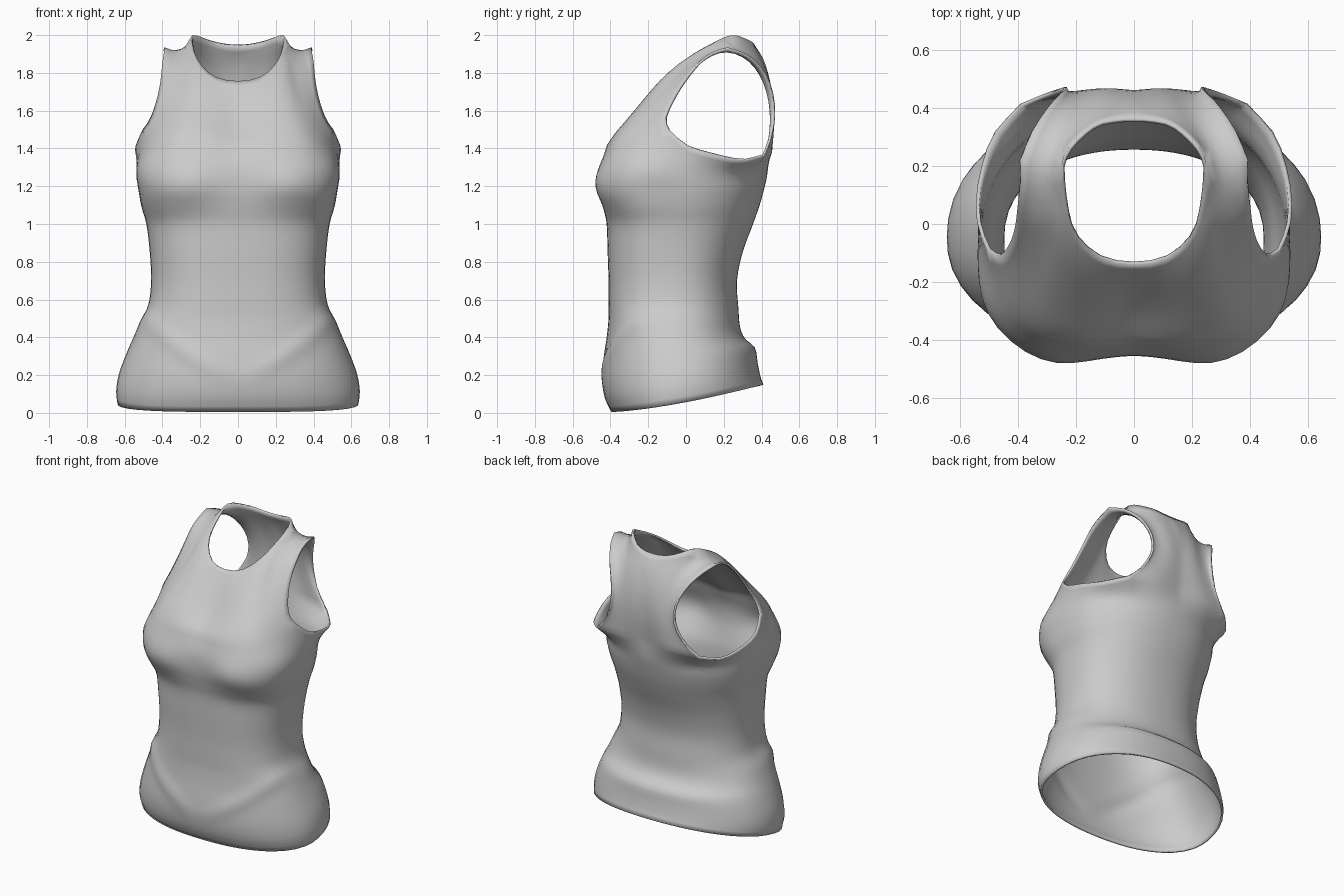
import bpy, bmesh, math
from mathutils import Vector as V

if "Cube" in bpy.data.objects:
    bpy.data.objects.remove(bpy.data.objects["Cube"])


def spline(pts, n):
    """Smooth curve through pts, resampled to n even steps."""
    p = [V(q) for q in pts]
    p = [2 * p[0] - p[1]] + p + [2 * p[-1] - p[-2]]
    dense = []
    for i in range(1, len(p) - 2):
        a, b, c, d = p[i - 1:i + 3]
        for k in range(16):
            t = k / 16
            dense.append(0.5 * (2 * b + (c - a) * t + (2 * a - 5 * b + 4 * c - d) * t * t
                                + (3 * b - a - 3 * c + d) * t ** 3))
    dense.append(p[-2])
    dist = [0]
    for a, b in zip(dense, dense[1:]):
        dist.append(dist[-1] + (b - a).length)
    out, j = [], 0
    for k in range(n + 1):
        s = dist[-1] * k / n
        while j < len(dist) - 2 and dist[j + 1] < s:
            j += 1
        out.append(dense[j].lerp(dense[j + 1], (s - dist[j]) / (dist[j + 1] - dist[j])))
    return out


def coons(bottom, top, left, right):
    """Rows of points filling four boundary curves."""
    n, m = len(bottom) - 1, len(left) - 1
    rows = []
    for j in range(m + 1):
        v, row = j / m, []
        for i in range(n + 1):
            u = i / n
            row.append(bottom[i] * (1 - v) + top[i] * v + left[j] * (1 - u) + right[j] * u
                       - (bottom[0] * (1 - u) * (1 - v) + bottom[n] * u * (1 - v)
                          + top[0] * (1 - u) * v + top[n] * u * v))
        rows.append(row)
    return rows


def add_grid(bm, rows):
    vs = [[bm.verts.new(p) for p in r] for r in rows]
    for a, b in zip(vs, vs[1:]):
        for i in range(len(a) - 1):
            bm.faces.new((a[i], a[i + 1], b[i + 1], b[i]))


COLS, SIDE, ROWS, SEAM = 14, 9, 14, 5
YC = -0.05

# Chest line: centre front, front of armhole, back of armhole, centre back
front_pit, back_pit = (.505, -.09, 1.5), (.39, .415, 1.36)
chest_front = spline([(0, -.40, 1.42), (.2, -.415, 1.42), (.39, -.345, 1.43), front_pit], COLS)
armpit = spline([front_pit, (.54, 0, 1.42), (.54, .13, 1.375), (.49, .3, 1.335), back_pit], SIDE)
chest_back = spline([back_pit, (.2, .455, 1.38), (0, .44, 1.38)], COLS)
chest = chest_front + armpit[1:] + chest_back[1:]

# Body rings: front z, back z, half width, front y, back y, front exponent
rings = [
    (.005, .15, .638, -.395, .41, 2.2),
    (.08, .19, .645, -.43, .395, 2.2),
    (.18, .26, .630, -.445, .38, 2.2),
    (.30, .345, .590, -.435, .365, 2.3),
    (.40, .39, .555, -.42, .315, 2.4),
    (.50, .45, .520, -.41, .287, 2.5),
    (.58, .56, .475, -.41, .277, 2.6),
    (.70, .70, .460, -.41, .270, 2.6),
    (.85, .85, .467, -.415, .30, 2.6),
    (1.0, 1.0, .485, -.42, .355, 2.6),
    (1.08, 1.10, .510, -.435, .39, 2.9),
    (1.18, 1.18, .527, -.45, .412, 3.4),
    (1.30, 1.26, .538, -.445, .43, 3.3),
]


def ring_point(col, ring):
    zf, zb, w, yf, yb, nf = ring
    dx, dy = col.x, col.y - YC
    b, n = (YC - yf, nf) if dy < 0 else (yb - YC, 2.2)
    r = (abs(dx / w) ** n + abs(dy / b) ** n) ** (-1 / n)
    x, y = dx * r, YC + dy * r
    return V((x, y, zf + (zb - zf) * max(0, (y - yf) / (yb - yf)) ** 1.45))


def shape_detail(p):
    """Bust fullness and the draped hip fold."""
    facing = max(0, min(1, (-p.y - .05) / .2))
    bust = math.exp(-((p.x - .28) / .17) ** 2 - ((p.z - 1.22) / .12) ** 2)
    p.y -= .04 * bust * facing
    fold = .2 + .26 * (abs(p.x) / .45) ** 1.5
    p.y -= .015 * facing * math.exp(-((p.z - fold) / .05) ** 2) * min(1, p.x / .2)
    return p


# Body tube, one smooth column at a time
columns = []
for c in chest:
    col = spline([ring_point(c, r) for r in rings] + [c], 44)
    columns.append([shape_detail(p) for p in col[:-1]] + [c])

# Shoulder seam, neckline and armhole curves
shoulder_out, shoulder_in = (.39, .22, 1.935), (.25, .2, 1.988)
seam = spline([shoulder_out, (.32, .22, 1.968), shoulder_in], SEAM)
neck_front = spline([shoulder_in, (.235, .07, 1.92), (.2, -.035, 1.85),
                     (.13, -.108, 1.785), (.05, -.137, 1.76), (0, -.14, 1.757)], COLS - SEAM)
neck_back = spline([shoulder_in, (.228, .26, 2.0), (.14, .34, 1.97), (.06, .36, 1.953),
                    (0, .362, 1.95)], COLS - SEAM)
arm_front = spline([front_pit, (.465, -.11, 1.56), (.43, -.07, 1.66), (.41, -.01, 1.76),
                    (.4, .07, 1.86), (.39, .15, 1.915), shoulder_out], ROWS)
arm_back = spline([back_pit, (.30, .452, 1.45), (.235, .472, 1.57), (.24, .46, 1.7),
                   (.29, .41, 1.82), (.35, .32, 1.9), shoulder_out], ROWS)
mid_front = spline([chest_front[0], (0, -.28, 1.55), (0, -.14, 1.757)], ROWS)
mid_back = spline([chest_back[-1], (0, .46, 1.53), (0, .455, 1.7), (0, .415, 1.86), (0, .362, 1.95)], ROWS)

bm = bmesh.new()
add_grid(bm, columns)
add_grid(bm, coons(chest_front[::-1], seam + neck_front[1:], arm_front, mid_front))
add_grid(bm, coons(chest_back, seam + neck_back[1:], arm_back, mid_back))
for v in bm.verts:
    if v.co.x < .001:
        v.co.x = 0
bmesh.ops.remove_doubles(bm, verts=bm.verts, dist=.0005)

# Relax the shoulders and back so the cloth hangs smoothly
soft = [v for v in bm.verts if not v.is_boundary and v.co.z > 1.42 and v.co.y > .02]
for _ in range(25):
    new = [sum((e.other_vert(v).co for e in v.link_edges), V()) / len(v.link_edges) for v in soft]
    for v, p in zip(soft, new):
        v.co = v.co.lerp(p, .5)

# Other half
dup = bmesh.ops.duplicate(bm, geom=bm.verts[:] + bm.edges[:] + bm.faces[:])["geom"]
for v in dup:
    if isinstance(v, bmesh.types.BMVert):
        v.co.x = -v.co.x
bmesh.ops.reverse_faces(bm, faces=[f for f in dup if isinstance(f, bmesh.types.BMFace)])
bmesh.ops.remove_doubles(bm, verts=bm.verts, dist=.0005)
bmesh.ops.recalc_face_normals(bm, faces=bm.faces)
# Make the cloth face outward
low = min(bm.faces, key=lambda f: f.calc_center_median().y)
if low.normal.y > 0:
    bmesh.ops.reverse_faces(bm, faces=bm.faces)

mesh = bpy.data.meshes.new("tank_top")
bm.to_mesh(mesh)
bm.free()
top = bpy.data.objects.new("tank_top", mesh)
bpy.context.collection.objects.link(top)

# Cloth thickness
sol = top.modifiers.new("thickness", "SOLIDIFY")
sol.thickness, sol.offset = .013, -1

mat = bpy.data.materials.new("light_grey_cloth")
mat.diffuse_color = (.6, .6, .6, 1)
mat.use_nodes = True
mat.node_tree.nodes["Principled BSDF"].inputs["Base Color"].default_value = mat.diffuse_color
mesh.materials.append(mat)

bpy.context.view_layer.objects.active = top
top.select_set(True)
bpy.ops.object.shade_smooth_by_angle(angle=math.radians(50))
